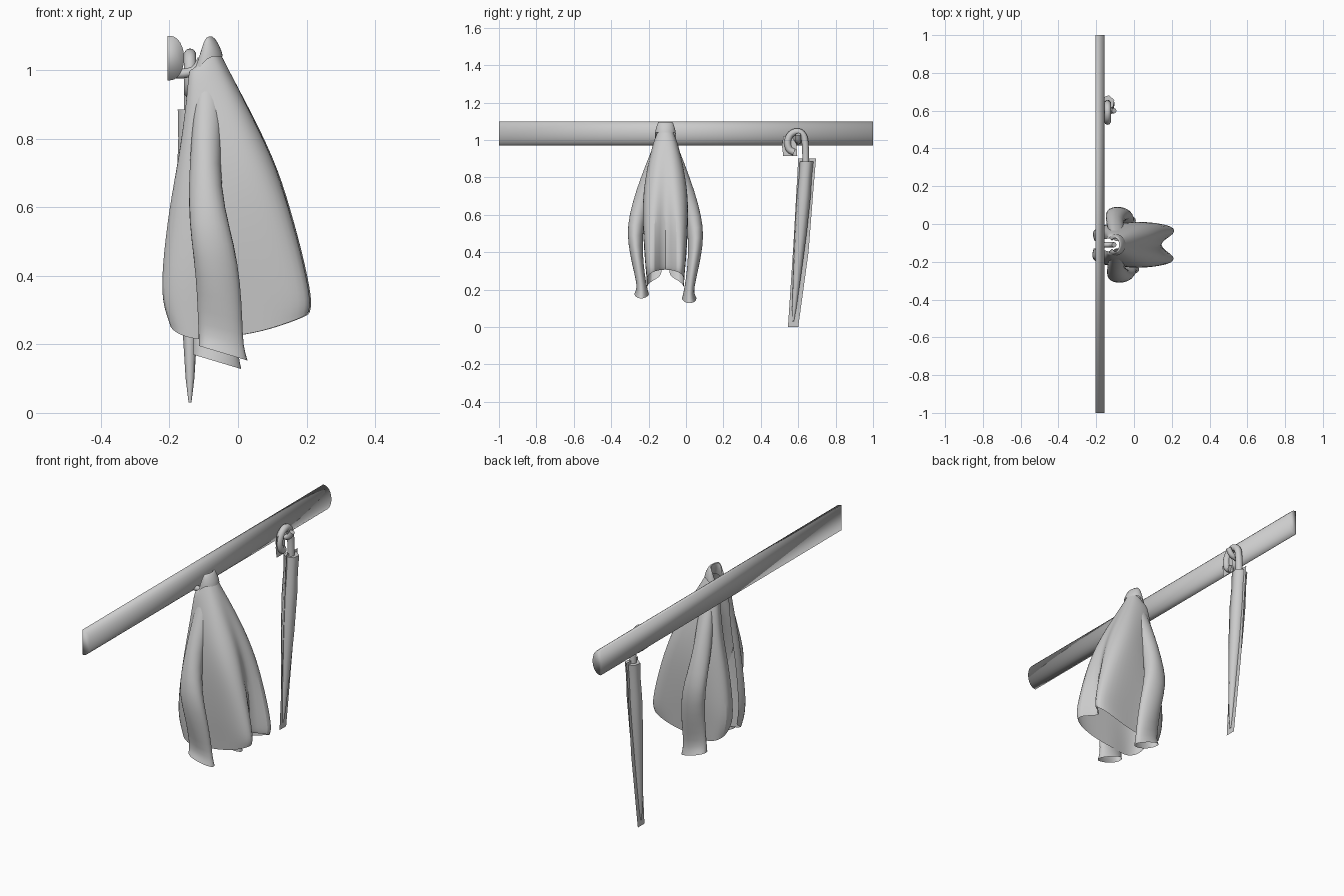
import bpy, bmesh, math
from mathutils import Vector

if "Cube" in bpy.data.objects:
    bpy.data.objects.remove(bpy.data.objects["Cube"])

CY = -0.11   # coat centre line in y


def finish(name, bm, subd=0, angle=60):
    bmesh.ops.remove_doubles(bm, verts=bm.verts, dist=1e-5)
    bmesh.ops.recalc_face_normals(bm, faces=bm.faces)
    me = bpy.data.meshes.new(name)
    bm.to_mesh(me)
    bm.free()
    ob = bpy.data.objects.new(name, me)
    bpy.context.collection.objects.link(ob)
    if subd:
        m = ob.modifiers.new("smooth", 'SUBSURF')
        m.levels = m.render_levels = subd
    bpy.ops.object.select_all(action='DESELECT')
    ob.select_set(True)
    bpy.context.view_layer.objects.active = ob
    bpy.ops.object.shade_smooth_by_angle(angle=math.radians(angle))
    return ob


def loft(name, rings, closed=True, caps=False, subd=0, angle=60):
    """Skin a list of equally long point rows."""
    bm = bmesh.new()
    rows = [[bm.verts.new(p) for p in r] for r in rings]
    n = len(rows[0])
    for a, b in zip(rows, rows[1:]):
        for i in range(n if closed else n - 1):
            j = (i + 1) % n
            bm.faces.new((a[i], a[j], b[j], b[i]))
    if caps:
        bm.faces.new(rows[0])
        bm.faces.new(rows[-1])
    return finish(name, bm, subd, angle)


def tube(name, pts, r, seg=10, steps=4):
    """Round rod along a smoothed flat path."""
    P = [Vector(p) for p in pts]
    path = []
    for i in range(len(P) - 1):
        a, b, c, d = P[max(i - 1, 0)], P[i], P[i + 1], P[min(i + 2, len(P) - 1)]
        for k in range(steps):
            t = k / steps
            path.append(0.5 * (2 * b + (c - a) * t + (2 * a - 5 * b + 4 * c - d) * t * t
                               + (3 * b - a - 3 * c + d) * t ** 3))
    path.append(P[-1])
    nrm = (P[1] - P[0]).cross(P[2] - P[1]).normalized()
    rings = []
    for i, p in enumerate(path):
        tan = (path[min(i + 1, len(path) - 1)] - path[max(i - 1, 0)]).normalized()
        side = tan.cross(nrm).normalized()
        rings.append([p + r * (math.cos(2 * math.pi * k / seg) * side
                               + math.sin(2 * math.pi * k / seg) * nrm) for k in range(seg)])
    return loft(name, rings, caps=True)


def card(name, pts):
    bm = bmesh.new()
    bm.faces.new([bm.verts.new(p) for p in pts])
    return finish(name, bm)


# wall rail: solid half-round bar, softly shaded all round
prof = [(-0.205, 0.97)]
for k in range(13):
    t = -math.pi / 2 + math.pi * k / 12
    prof.append((-0.198 + 0.041 * math.cos(t), 1.035 + 0.065 * math.sin(t)))
prof.append((-0.205, 1.10))
loft("wall_rail", [[(x, y, z) for x, z in prof] for y in (-1, 1)], caps=True, angle=180)

# hooks on the rail
for i, y in enumerate((CY, 0.6)):
    tube(f"hook_{i + 1}", [(-0.19, y, 0.99), (-0.16, y, 0.99), (-0.125, y, 1.0), (-0.105, y, 1.03)], 0.014, 8)

# umbrella handle
UX = -0.14
tube("umbrella_handle", [(UX, 0.578, 0.935), (UX, 0.552, 0.95), (UX, 0.543, 0.99), (UX, 0.56, 1.03),
                         (UX, 0.596, 1.045), (UX, 0.627, 1.025), (UX, 0.638, 0.97),
                         (UX, 0.64, 0.87)], 0.018)

# umbrella folded canopy with soft pleats
rings = []
for z, r in ((0.885, 0.036), (0.8, 0.034), (0.7, 0.037), (0.5, 0.033), (0.25, 0.021), (0.1, 0.012), (0.03, 0.004)):
    cy = 0.573 + 0.072 * (z - 0.03) / 0.87
    ring = []
    for k in range(12):
        a = 2 * math.pi * k / 12 + 0.4 * z
        q = r * (1.06 if k % 2 == 0 else 0.92)
        ring.append((UX + q * math.cos(a), cy + q * math.sin(a), z))
    rings.append(ring)
loft("umbrella_canopy", rings, caps=True, angle=60)

# thin fabric edges of the umbrella and its wrist strap
card("umbrella_edge", [(UX, 0.60, 0.90), (UX, 0.695, 0.90), (UX, 0.68, 0.72), (UX, 0.655, 0.40),
                       (UX, 0.60, 0.0), (UX, 0.545, 0.0), (UX, 0.575, 0.45)])
card("handle_strap", [(UX, 0.52, 0.915), (UX, 0.595, 0.915), (UX, 0.59, 0.98), (UX, 0.56, 1.03),
                      (UX, 0.52, 1.02), (UX, 0.513, 0.97)])

# coat body: half sections (x, half width) from centre back to front edge, mirrored
levels = [
    (1.05, [(-.05, 0), (-.055, .02), (-.065, .035), (-.085, .045), (-.105, .048), (-.12, .045), (-.13, .04), (-.135, .03)]),
    (1.00, [(-.025, 0), (-.03, .03), (-.045, .05), (-.075, .06), (-.10, .062), (-.125, .06), (-.14, .05), (-.14, .035)]),
    (0.90, [(.025, 0), (.03, .045), (0, .08), (-.05, .088), (-.09, .088), (-.13, .08), (-.15, .06), (-.145, .03)]),
    (0.75, [(.085, 0), (.115, .05), (.07, .11), (0, .12), (-.07, .11), (-.14, .10), (-.175, .075), (-.16, .03)]),
    (0.60, [(.11, 0), (.17, .055), (.13, .12), (.03, .125), (-.06, .12), (-.15, .11), (-.205, .075), (-.19, .025)]),
    (0.42, [(.11, 0), (.22, .06), (.18, .115), (.05, .115), (-.05, .11), (-.15, .115), (-.23, .08), (-.21, .02)]),
    (0.32, [(.10, 0), (.24, .062), (.20, .11), (.06, .105), (-.05, .10), (-.14, .11), (-.23, .08), (-.21, .02)]),
    (None, [(.09, 0), (.235, .062), (.185, .10), (.07, .10), (-.04, .09), (-.13, .105), (-.20, .08), (-.19, .02)]),
]
hem = [.31, .30, .275, .235, .22, .21, .245, .27]
rows = []
for z, half in levels:
    h = [(x, y, (z if z else hem[i]) - (max(0, -.07 - x) * 0.8 if z and z > 1 else 0))
         for i, (x, y) in enumerate(half)]
    left = [(x - 0.004, CY - y, zz) for x, y, zz in reversed(h[1:])]
    right = [(x, CY + y, zz) for x, y, zz in h]
    rows.append(left + right)
loft("coat_body", rows, closed=False, subd=2, angle=80)

# coat sleeves: hanging tubes (x, offset, z, radius x, radius y) with open slanted cuffs
sleeve = [
    (-.09, .045, .96, .03, .025), (-.09, .075, .86, .045, .035), (-.097, .115, .73, .045, .042),
    (-.09, .15, .60, .055, .046), (-.075, .165, .50, .066, .044), (-.06, .155, .39, .068, .036),
    (-.05, .137, .28, .068, .028), (-.048, .124, .21, .068, .027), (-.046, .128, .175, .074, .04)]
for name, s, dx, dz in (("sleeve_near", -1, 0, 0), ("sleeve_far", 1, -0.018, -0.025)):
    rings = []
    for i, (x, o, z, rx, ry) in enumerate(sleeve):
        t = i / (len(sleeve) - 1)
        ring = []
        for k in range(12):
            a = 2 * math.pi * k / 12
            q = 1 + 0.07 * math.sin(3 * a + 1.7 * i)   # soft creases
            ox, oy = rx * q * math.cos(a), ry * q * math.sin(a)
            ring.append((x + dx * t + ox, CY + s * (o + oy), z + dz * t - 0.3 * t * ox))
        rings.append(ring)
    loft(name, rings, subd=1, angle=80)

# coat collar: folded band rising from the neck and turned outwards
rings = []
for z, cx, rx, ry in ((1.03, -.095, .045, .045), (1.07, -.098, .022, .034), (1.10, -.10, .018, .036),
                      (1.098, -.098, .03, .044), (1.06, -.097, .050, .056), (1.04, -.097, .054, .058)):
    ring = []
    for k in range(13):
        a = math.radians(-140 + 280 * k / 12)
        c = math.cos(a)
        drop = 0.09 * max(0, -c + 0.1)      # collar ends fall towards the opening
        ring.append((cx + rx * c, CY + ry * math.sin(a), z - drop))
    rings.append(ring)
loft("coat_collar", rings, closed=False, subd=1, angle=80)
